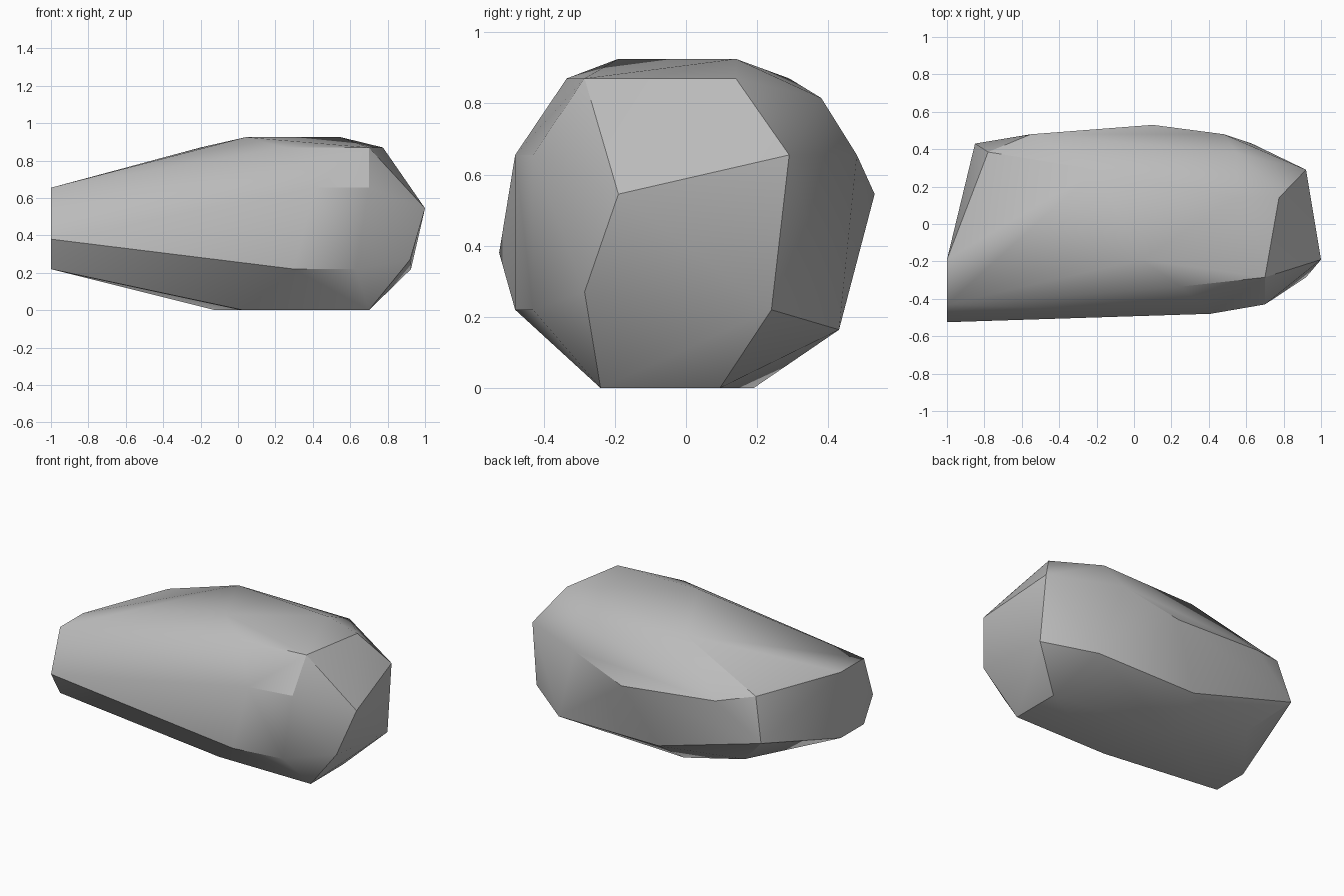
import bpy
import bmesh
from math import radians

# Remove the default cube if it is present
default_cube = bpy.data.objects.get("Cube")
if default_cube:
    bpy.data.objects.remove(default_cube, do_unlink=True)


def make_material(name, colour):
    material = bpy.data.materials.new(name)
    material.use_nodes = True
    material.diffuse_color = colour
    shader = material.node_tree.nodes["Principled BSDF"]
    shader.inputs["Base Color"].default_value = colour
    shader.inputs["Roughness"].default_value = 0.9
    return material


def make_chiselled_stone(name, corner_groups, material):
    """Wrap a convex skin round the corners and merge its coplanar facets."""
    bm = bmesh.new()
    for group in corner_groups:
        for corner in group:
            bm.verts.new(corner)
    hull = bmesh.ops.convex_hull(bm, input=bm.verts[:], use_existing_faces=False)
    unused = [item for item in hull["geom_interior"] + hull["geom_unused"]
              if isinstance(item, bmesh.types.BMVert)]
    if unused:
        bmesh.ops.delete(bm, geom=list(set(unused)), context="VERTS")
    bmesh.ops.dissolve_limit(bm, angle_limit=radians(1),
                             verts=bm.verts[:], edges=bm.edges[:])
    bmesh.ops.recalc_face_normals(bm, faces=bm.faces[:])

    mesh = bpy.data.meshes.new(name)
    bm.to_mesh(mesh)
    bm.free()
    mesh.materials.append(material)
    stone = bpy.data.objects.new(name, mesh)
    bpy.context.collection.objects.link(stone)
    return stone


# Tall narrow end
narrow_end = [
    (-1, -.43, .655), (-1, -.525, .38), (-1, -.43, .22),
    (-1, -.19, .22), (-1, -.19, .655),
    (-.85, .43, .38), (-.78, .385, .655),
]

# Blunt faceted end
blunt_end = [
    (1, -.19, .545), (.92, .29, .655), (.925, .24, .22),
    (.92, -.285, .27), (.775, .14, .87),
    (.7, -.285, .87), (.7, -.43, .655),
]

# Sloping crown
crown = [
    (.04, -.19, .925), (.55, .14, .925), (.25, -.335, .87),
    (-.2, .29, .87), (.55, .38, .815),
]

# Front and back bulges
front_bulge = [(.41, -.48, .655), (.3, -.48, .22), (.63, -.43, .22)]
back_bulge = [
    (-.55, .48, .6), (.1, .53, .545), (.48, .48, .655),
    (.63, .43, .164), (-.1, .43, .164),
]

# Resting face and the undercut behind it
base = [
    (.03, -.24, 0), (.7, -.24, 0), (.7, .095, 0),
    (-.12, .19, 0), (-.63, .29, .164),
]

stone_grey = make_material("stone grey", (.5, .5, .5, 1))
rock = make_chiselled_stone(
    "rock", [narrow_end, blunt_end, crown, front_bulge, back_bulge, base], stone_grey)

# Soften shallow facets and keep the strong ridges crisp
bpy.ops.object.select_all(action="DESELECT")
rock.select_set(True)
bpy.context.view_layer.objects.active = rock
bpy.ops.object.shade_smooth_by_angle(angle=radians(30))
